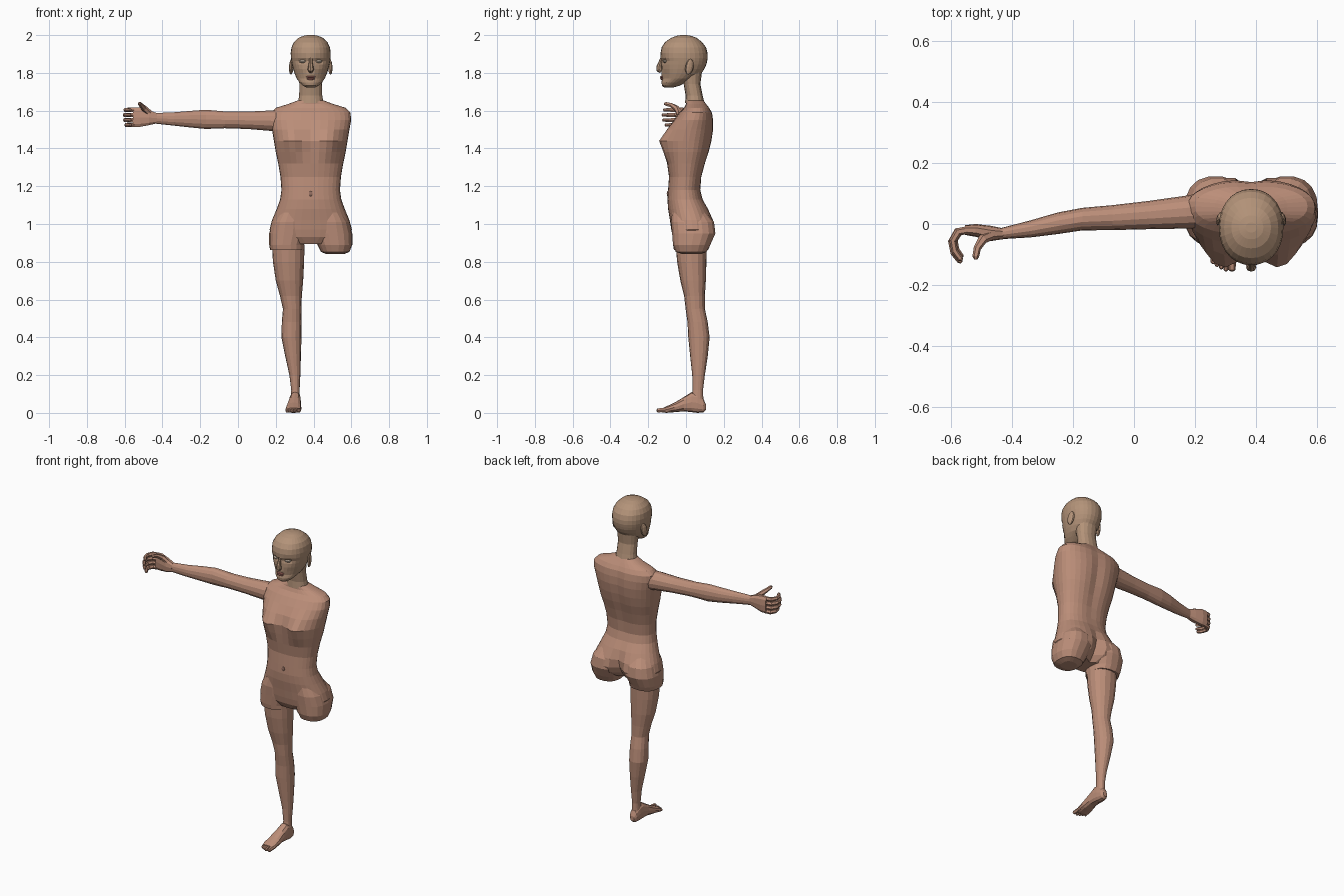
import bpy, bmesh
from math import sin, cos, tau, exp, copysign
from mathutils import Vector

CX = 0.385  # body centre line


def material(name, rgb):
    m = bpy.data.materials.new(name)
    m.diffuse_color = (*rgb, 1)
    return m


SKIN = material("skin", (0.50, 0.27, 0.19))
FACE = material("face_skin", (0.45, 0.29, 0.19))
LIP = material("lip", (0.42, 0.16, 0.13))
EYE = material("eye", (0.55, 0.45, 0.36))
DARK = material("navel_tone", (0.30, 0.16, 0.12))


def skin_rings(name, rings, mat):
    """Bridge equal-sized rings of points into a capped, flat-shaded mesh."""
    bm = bmesh.new()
    vs = [[bm.verts.new(p) for p in r] for r in rings]
    n = len(vs[0])
    for a, b in zip(vs, vs[1:]):
        for i in range(n):
            j = (i + 1) % n
            bm.faces.new((a[i], a[j], b[j], b[i]))
    bm.faces.new(vs[0])
    bm.faces.new(vs[-1])
    bmesh.ops.recalc_face_normals(bm, faces=bm.faces[:])
    me = bpy.data.meshes.new(name)
    bm.to_mesh(me)
    bm.free()
    me.materials.append(mat)
    ob = bpy.data.objects.new(name, me)
    bpy.context.collection.objects.link(ob)
    return ob


def loft(name, axis, stations, sides=14, power=2.2, warp=None, mat=SKIN):
    """Stations are (position on axis, min a, max a, min b, max b)."""
    rings = []
    for t, a0, a1, b0, b1 in stations:
        ring = []
        for i in range(sides):
            c, s = cos(tau * i / sides), sin(tau * i / sides)
            u = copysign(abs(c) ** (2 / power), c)
            v = copysign(abs(s) ** (2 / power), s)
            p = [(a0 + a1) / 2 + u * (a1 - a0) / 2, (b0 + b1) / 2 + v * (b1 - b0) / 2]
            p.insert(axis, t)
            ring.append(warp(*p, v) if warp else p)
        rings.append(ring)
    return skin_rings(name, rings, mat)


def tube(name, pts, radii, sides=6, mat=SKIN, up=(0, 0, 1)):
    pts = [Vector(p) for p in pts]
    rings = []
    for i, (p, r) in enumerate(zip(pts, radii)):
        d = (pts[min(i + 1, len(pts) - 1)] - pts[max(i - 1, 0)]).normalized()
        a = d.cross(Vector(up)).normalized()
        b = a.cross(d)
        rings.append([p + r * (a * cos(tau * k / sides) + b * sin(tau * k / sides))
                      for k in range(sides)])
    return skin_rings(name, rings, mat)


def ball(name, loc, scale, mat, rot=(0, 0, 0), seg=10, rings=6):
    bpy.ops.mesh.primitive_uv_sphere_add(segments=seg, ring_count=rings, location=loc, rotation=rot)
    ob = bpy.context.object
    ob.name = name
    ob.scale = scale
    ob.data.materials.append(mat)
    return ob


def bell(x, w):
    return exp(-(x / w) ** 2)


# Torso: bust, spine groove and seat are shaped by soft bumps
def torso_warp(x, y, z, v):
    dx = x - CX
    if v < 0:
        y -= 0.045 * bell(abs(dx) - 0.10, 0.055) * bell(z - 1.43, 0.065) * min(1, -2 * v)
    else:
        seat = bell(z - 0.94, 0.09)
        y += v * (0.014 * seat * bell(abs(dx) - 0.10, 0.06)
                  - 0.04 * seat * bell(dx, 0.03)
                  - 0.014 * bell(dx, 0.04) * bell(z - 1.42, 0.2))
    return x, y, z


torso = [(0.895, .11, -.05, .09), (0.93, .20, -.07, .13), (0.97, .218, -.078, .148),
         (1.02, .205, -.085, .143), (1.08, .18, -.095, .118), (1.13, .162, -.098, .09),
         (1.18, .155, -.095, .078), (1.25, .16, -.09, .085), (1.32, .172, -.10, .105),
         (1.38, .185, -.105, .125), (1.44, .195, -.11, .14), (1.50, .205, -.095, .148),
         (1.55, .214, -.065, .147), (1.59, .210, -.035, .14), (1.615, .185, -.01, .125),
         (1.635, .12, 0, .11), (1.655, .066, 0, .095)]
loft("torso", 2, [(z, CX - w, CX + w, a, b) for z, w, a, b in torso], 32, 2.3, torso_warp)
ball("navel", (CX, -0.097, 1.16), (0.012, 0.005, 0.014), DARK, seg=6, rings=4)

# Hips: the left one ends in a rounded stump, the right one is cut for the leg
hip = [(0.89, .035, .22, -.07, .13), (0.95, .015, .22, -.075, .157), (1.01, .02, .204, -.08, .15),
       (1.06, .03, .17, -.075, .11)]
stump = [(0.84, .085, .175, -.015, .075), (0.852, .055, .205, -.055, .11)]
cut = [(0.862, .035, .215, -.065, .118)]
loft("left_hip_stump", 2, [(z, CX + a, CX + b, c, d) for z, a, b, c, d in stump + hip], 18, 2.4)
loft("right_hip", 2, [(z, CX - b, CX - a, c, d) for z, a, b, c, d in cut + hip], 18, 2.4)

# Leg
loft("right_leg", 2, [
    (.89, .18, .352, -.055, .11), (.80, .185, .35, -.047, .108), (.70, .20, .345, -.03, .105),
    (.62, .222, .338, -.01, .10), (.55, .238, .335, -.002, .10), (.48, .232, .337, .008, .115),
    (.40, .23, .336, .012, .125), (.30, .25, .333, .022, .115), (.20, .272, .33, .033, .10),
    (.12, .282, .326, .035, .09), (.07, .28, .328, .03, .092)], 16)

# Foot and toes
loft("right_foot", 1, [
    (.105, .29, .318, .015, .045), (.092, .28, .328, .003, .075), (.06, .275, .332, 0, .105),
    (.03, .272, .333, .004, .11), (-.01, .266, .333, .008, .085), (-.06, .256, .335, .004, .055),
    (-.105, .25, .335, 0, .034), (-.122, .256, .332, .003, .026)], 12, 2.5)
for i, (x, tip) in enumerate([(.322, -.15), (.302, -.15), (.287, -.143), (.273, -.135), (.26, -.126)]):
    r = .012 if i == 0 else .008
    tube(f"toe_{i + 1}", [(x, -.09, .016), (x, tip + .02, .015), (x, tip, r + .001), (x, tip - .005, r)],
         [r, r * 1.05, r, r * .5])

# Arm
loft("right_arm", 0, [
    (.20, -.015, .098, 1.488, 1.602), (.17, -.015, .093, 1.492, 1.602), (.05, -.017, .076, 1.502, 1.596),
    (-.07, -.02, .062, 1.506, 1.597), (-.17, -.021, .053, 1.502, 1.606), (-.25, -.033, .038, 1.51, 1.60),
    (-.34, -.044, .012, 1.52, 1.592), (-.44, -.05, -.014, 1.531, 1.588)], 14)

# Hand with curled fingers
loft("right_palm", 0, [
    (-.43, -.05, -.014, 1.532, 1.588), (-.47, -.056, -.006, 1.522, 1.605), (-.52, -.042, 0, 1.512, 1.618),
    (-.555, -.036, -.004, 1.512, 1.618)], 10, 2.6)
for i, (z, k) in enumerate([(1.524, .85), (1.55, .97), (1.577, 1), (1.604, .93)]):
    path = [(-.545, -.02), (-.58, -.026), (-.599, -.058), (-.592, -.095), (-.572, -.122), (-.566, -.127)]
    tube(f"finger_{i + 1}", [(-.545 + (x + .545) * k, -.02 + (y + .02) * k, z) for x, y in path],
         [.013, .0135, .012, .011, .009, .004])
tube("thumb", [(-.465, -.035, 1.585), (-.497, -.05, 1.612), (-.515, -.08, 1.63), (-.52, -.107, 1.636),
               (-.52, -.117, 1.637)], [.016, .016, .012, .011, .005])

# Neck
loft("neck", 2, [(1.64, CX - .068, CX + .068, -.005, .098), (1.68, CX - .061, CX + .061, -.002, .088),
                 (1.74, CX - .06, CX + .06, -.012, .076), (1.81, CX - .068, CX + .068, -.03, .085)],
     16, mat=FACE)


# Head: eye sockets and brow are pressed into the front
def head_warp(x, y, z, v):
    dx = abs(x - CX)
    if v < 0:
        y += 0.014 * bell(dx - 0.042, 0.026) * bell(z - 1.862, 0.016)
        y += 0.010 * bell(dx - 0.05, 0.025) * bell(z - 1.785, 0.03)
    return x, y, z


head = [(1.722, .022, -.115, -.07), (1.732, .042, -.127, -.035), (1.75, .06, -.13, 0),
        (1.77, .074, -.127, .045), (1.795, .085, -.131, .08), (1.82, .093, -.13, .097),
        (1.845, .099, -.131, .108), (1.862, .102, -.131, .112), (1.88, .105, -.135, .115),
        (1.905, .106, -.135, .114), (1.935, .102, -.129, .106), (1.962, .089, -.112, .086),
        (1.985, .065, -.08, .057), (1.996, .04, -.05, .028), (2.0, .018, -.028, .005)]
loft("head", 2, [(z, CX - w, CX + w, a, b) for z, w, a, b in head], 28, 2.15, head_warp, FACE)

# Face details
tube("nose", [(CX, -.125, 1.885), (CX, -.135, 1.86), (CX, -.143, 1.832), (CX, -.142, 1.818), (CX, -.13, 1.808)],
     [.008, .009, .014, .017, .012], 8, FACE, (1, 0, 0))
ball("upper_lip", (CX, -.128, 1.779), (.026, .010, .006), LIP)
ball("lower_lip", (CX, -.127, 1.769), (.022, .010, .007), LIP)
for side, s in (("right", -1), ("left", 1)):
    ball(f"{side}_eye", (CX + s * .042, -.110, 1.861), (.02, .012, .009), EYE, (0, 0, s * .25))
    ball(f"{side}_ear", (CX + s * .103, .018, 1.832), (.011, .023, .042), FACE, (-.2, 0, s * .3))
